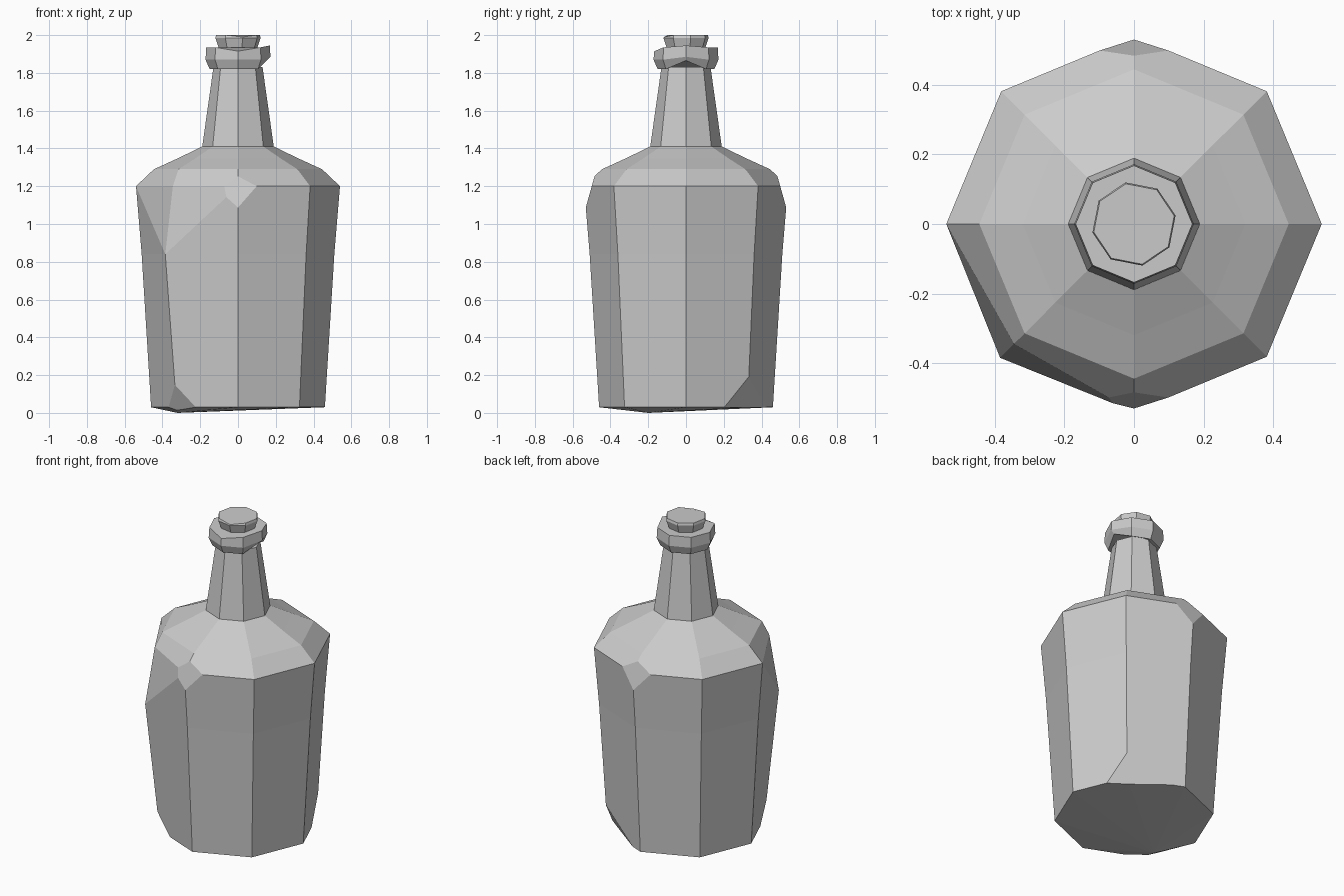
import bpy, bmesh, math
from mathutils import Vector

SIDES = 8

if "Cube" in bpy.data.objects:
    bpy.data.objects.remove(bpy.data.objects["Cube"])

# Single plain grey
grey = bpy.data.materials.new("plain grey")
grey.use_nodes = True
colour = (0.6, 0.6, 0.6, 1)
grey.diffuse_color = colour
grey.node_tree.nodes["Principled BSDF"].inputs["Base Color"].default_value = colour


def lathe(profile, turn=0, caps=True):
    """Faceted lathe: returns a bmesh and its rings of vertices."""
    bm = bmesh.new()
    rings = []
    for r, z in profile:
        angles = [math.tau * i / SIDES + turn for i in range(SIDES)]
        rings.append([bm.verts.new((r * math.cos(a), r * math.sin(a), z)) for a in angles])
    for low, high in zip(rings, rings[1:]):
        for i in range(SIDES):
            j = (i + 1) % SIDES
            bm.faces.new((low[i], low[j], high[j], high[i]))
    if caps:
        bm.faces.new(rings[0][::-1])
        bm.faces.new(rings[-1])
    return bm, rings


def chip(bm, point, normal):
    """Slice off a corner and close the cut."""
    geom = bm.verts[:] + bm.edges[:] + bm.faces[:]
    cut = bmesh.ops.bisect_plane(bm, geom=geom, plane_co=point, plane_no=normal, clear_outer=True)
    edges = [e for e in cut["geom_cut"] if isinstance(e, bmesh.types.BMEdge)]
    bmesh.ops.holes_fill(bm, edges=edges, sides=0)


def finish(bm, name):
    bmesh.ops.recalc_face_normals(bm, faces=bm.faces)
    mesh = bpy.data.meshes.new(name)
    bm.to_mesh(mesh)
    bm.free()
    mesh.materials.append(grey)
    bpy.context.collection.objects.link(bpy.data.objects.new(name, mesh))


# Body and shoulder
bm, rings = lathe([(0.46, 0.03), (0.51, 0.84), (0.54, 1.2),
                   (0.445, 1.29), (0.32, 1.347), (0.19, 1.41)], caps=False)
bm.faces.new(rings[-1])

# Uneven base, fanned to a low point
low_point = bm.verts.new((-0.32, -0.2, 0))
for i in range(SIDES):
    bm.faces.new((rings[0][i], low_point, rings[0][(i + 1) % SIDES]))

# Dent on the front right corner, above a small ledge
corner = 5
rings[1][corner].co = (-0.385, -0.385, 0.84)
rings[2][corner].co = (-0.345, -0.345, 1.2)
for side in (corner - 1, corner + 1):
    bmesh.ops.connect_verts(bm, verts=[rings[2][side], rings[1][corner]])

# Chipped corners on the shoulder and base
for y in (-1, 1):
    chip(bm, Vector((0, y * 0.527, 1.1)), Vector((0, y, 0.28)))
chip(bm, Vector((-0.328, -0.328, 0.13)), Vector((-1, -1, -0.65)))
chip(bm, Vector((0.332, 0.332, 0.19)), Vector((0.75, 1, -0.6)))
finish(bm, "body")

# Neck
bm, rings = lathe([(0.19, 1.405), (0.13, 1.83)])
finish(bm, "neck")

# Collar with a nick at the left
bm, rings = lathe([(0.15, 1.82), (0.172, 1.87), (0.168, 1.935)])
rings[0][0].co.z = 1.865
rings[1][0].co.z = 1.885
rings[2][0].co.z = 1.945
rings[2][6].co.z = 1.915
finish(bm, "collar")

# Stopper
bm, rings = lathe([(0.1, 1.92), (0.122, 1.985), (0.118, 2.0)], turn=0.2)
rings[2][6].co.z = 1.99
finish(bm, "stopper")
